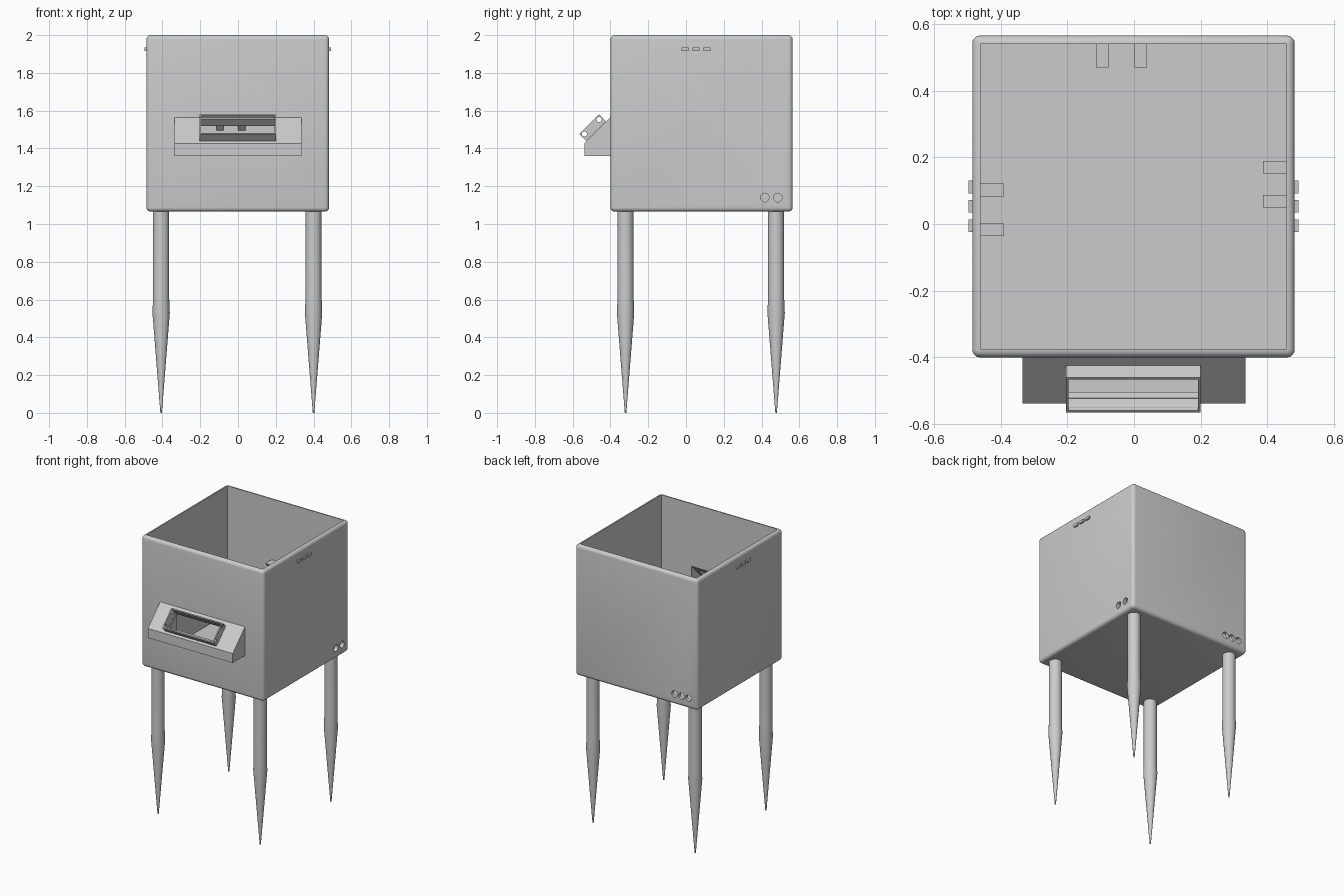
import bpy, bmesh, math
from mathutils import Matrix, Vector

old = bpy.data.objects.get("Cube")
if old:
    bpy.data.objects.remove(old, do_unlink=True)

grey = bpy.data.materials.new("plain_grey")
grey.use_nodes = True
GREY = (0.6, 0.6, 0.6, 1)
grey.diffuse_color = GREY
grey.node_tree.nodes["Principled BSDF"].inputs["Base Color"].default_value = GREY


def finish(name, bm):
    bmesh.ops.recalc_face_normals(bm, faces=bm.faces[:])
    mesh = bpy.data.meshes.new(name)
    bm.to_mesh(mesh)
    bm.free()
    mesh.materials.append(grey)
    obj = bpy.data.objects.new(name, mesh)
    bpy.context.collection.objects.link(obj)
    return obj


def select(obj):
    bpy.ops.object.select_all(action="DESELECT")
    obj.select_set(True)
    bpy.context.view_layer.objects.active = obj


def smooth(obj):
    select(obj)
    bpy.ops.object.shade_smooth_by_angle(angle=math.radians(35))


def box(name, lo, hi, bevel=0):
    lo, hi = Vector(lo), Vector(hi)
    bm = bmesh.new()
    bmesh.ops.create_cube(bm, size=1)
    bmesh.ops.scale(bm, vec=hi - lo, verts=bm.verts)
    bmesh.ops.translate(bm, vec=(lo + hi) / 2, verts=bm.verts)
    if bevel:
        bmesh.ops.bevel(bm, geom=bm.edges[:], offset=bevel, segments=5,
                        profile=0.5, affect="EDGES")
    return finish(name, bm)


def prism(name, profile, x0, x1):
    """Extrude a (y, z) profile along x."""
    bm = bmesh.new()
    face = bm.faces.new([bm.verts.new((x0, y, z)) for y, z in profile])
    new = bmesh.ops.extrude_face_region(bm, geom=[face])["geom"]
    bmesh.ops.translate(bm, vec=(x1 - x0, 0, 0),
                        verts=[v for v in new if isinstance(v, bmesh.types.BMVert)])
    return finish(name, bm)


def rod(name, centre, axis, radius, length):
    bm = bmesh.new()
    turn = Vector((0, 0, 1)).rotation_difference(Vector(axis)).to_matrix().to_4x4()
    bmesh.ops.create_cone(bm, cap_ends=True, segments=24, radius1=radius, radius2=radius,
                          depth=length, matrix=Matrix.Translation(centre) @ turn)
    return finish(name, bm)


def cut(obj, cutter, keep=False):
    mod = obj.modifiers.new("cut", "BOOLEAN")
    mod.operation, mod.solver, mod.object = "DIFFERENCE", "EXACT", cutter
    select(obj)
    bpy.ops.object.modifier_apply(modifier=mod.name)
    if not keep:
        bpy.data.objects.remove(cutter, do_unlink=True)


# Open-topped planter box with rounded outer edges
X0, X1, Y0, Y1, Z0, WALL = -0.485, 0.482, -0.4, 0.565, 1.065, 0.025
planter = box("planter_box", (X0, Y0, Z0), (X1, Y1, 2), 0.023)
cut(planter, box("cavity", (X0 + WALL, Y0 + WALL, Z0 + WALL), (X1 - WALL, Y1 - WALL, 2.2)))

# Drain holes low on one side and on the back
for y in (0.417, 0.486):
    cut(planter, rod("hole", (X1, y, 1.14), (1, 0, 0), 0.023, 0.12))
for x in (-0.305, -0.36, -0.415):
    cut(planter, rod("hole", (x, Y1, 1.14), (0, 1, 0), 0.023, 0.12))

# Sloped display housing, hollow and open into the box
housing = prism("display_housing", [(-0.4, 1.36), (-0.538, 1.36), (-0.538, 1.427), (-0.4, 1.565)],
                -0.335, 0.335)
hollow = prism("hollow", [(-0.36, 1.385), (-0.513, 1.385), (-0.513, 1.415), (-0.36, 1.568)],
               -0.22, 0.22)
cut(planter, hollow, keep=True)
cut(housing, hollow)


def slanted(name, inset, front, back):
    """Tilted block centred on the slope; front and back are distances along its normal."""
    cy, cz, along = -0.4775, 1.4925, 0.074 - inset
    s = math.sqrt(0.5)
    corners = [(-along, back), (-along, front), (along, front), (along, back)]
    return prism(name, [(cy + (a - n) * s, cz + (a + n) * s) for a, n in corners],
                 -0.204 + inset, 0.2 - inset)


# Thin tilted frame around the display opening, with pin holes through its ends
frame = slanted("display_frame", 0, 0.05, -0.002)
window = slanted("window", 0.008, 0.1, -0.045)
cut(frame, window, keep=True)
cut(housing, window)
for y, z in ((-0.46, 1.553), (-0.538, 1.477)):
    cut(frame, rod("pin_hole", (0, y, z), (1, 0, 0), 0.014, 1))

# Small tabs near the rim on both sides
for side, x in (("left", X1), ("right", X0)):
    for i in range(3):
        y = -0.005 + i * 0.058
        box(f"{side}_tab_{i + 1}", (x - 0.011, y - 0.019, 1.917), (x + 0.011, y + 0.019, 1.935))


# Wedge clips on the inner walls
def clip(name, wall_point, inward):
    obj = prism(name, [(0.002, 1.493), (0.002, 1.565), (-0.07, 1.565)], -0.019, 0.019)
    obj.data.transform(Matrix.Translation(wall_point) @ Matrix.Rotation(inward, 4, "Z"))


for i, x in enumerate((-0.095, 0.02)):
    clip(f"back_clip_{i + 1}", (x, Y1 - WALL, 0), 0)
for i, y in enumerate((0.068, 0.17)):
    clip(f"left_clip_{i + 1}", (X1 - WALL, y, 0), -math.pi / 2)
for i, y in enumerate((-0.017, 0.102)):
    clip(f"right_clip_{i + 1}", (X0 + WALL, y, 0), math.pi / 2)


# Round legs tapering to a point
def leg(name, x, y):
    bm = bmesh.new()
    rings = []
    for radius, z in ((0.004, 0), (0.046, 0.53), (0.043, 0.6), (0.043, 1.075)):
        rings.append([bm.verts.new((x + radius * math.cos(a), y + radius * math.sin(a), z))
                      for a in (math.tau * k / 24 for k in range(24))])
    for low, high in zip(rings, rings[1:]):
        for k in range(24):
            j = (k + 1) % 24
            bm.faces.new((low[k], low[j], high[j], high[k]))
    bm.faces.new(rings[0])
    bm.faces.new(rings[-1])
    smooth(finish(name, bm))


for end, y in (("front", -0.32), ("back", 0.477)):
    for side, x in (("left", 0.4), ("right", -0.407)):
        leg(f"{end}_{side}_leg", x, y)

smooth(planter)
